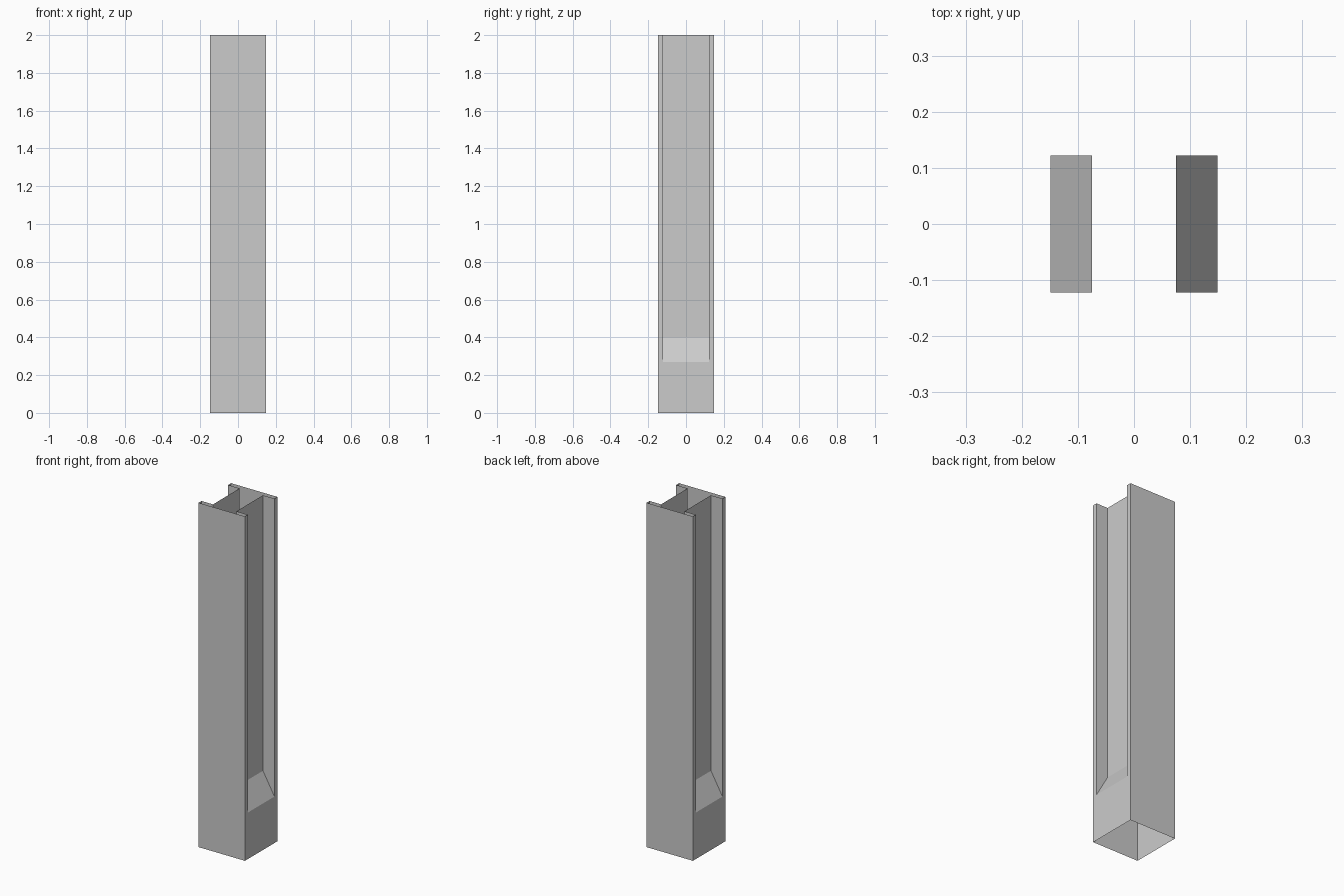
import bpy
import math

if "Cube" in bpy.data.objects:
    bpy.data.objects.remove(bpy.data.objects["Cube"])

HALF = 0.149     # half width of the column
INNER = 0.122    # inner face of the flanges
WEB = 0.075      # half thickness of the recessed core
TOP = 2.0
LOW, HIGH = 0.27, 0.40   # sloped sill, outer and inner height

# one quarter of the open-ended shell (+x, +y)
verts = [
    (0, HALF, 0), (0, HALF, TOP), (HALF, HALF, TOP), (HALF, HALF, 0),
    (HALF, 0, 0), (HALF, 0, LOW), (HALF, INNER, LOW), (HALF, INNER, TOP),
    (WEB, INNER, TOP), (WEB, INNER, HIGH), (WEB, 0, HIGH), (WEB, 0, TOP),
]
faces = [
    (0, 1, 2, 3),            # broad outer face
    (4, 3, 2, 7, 6, 5),      # base side and flange edge
    (6, 7, 8, 9),            # flange inner wall
    (10, 9, 8, 11),          # recessed core wall
    (10, 5, 6, 9),           # sloped sill
]
mesh = bpy.data.meshes.new("column_shell")
mesh.from_pydata(verts, [], faces)
column = bpy.data.objects.new("column_shell", mesh)
bpy.context.collection.objects.link(column)

# mirror to the full column
mirror = column.modifiers.new("mirror", 'MIRROR')
mirror.use_axis = (True, True, False)
mirror.use_clip = True
mirror.merge_threshold = 0.001

# remove the flat seams
flat = column.modifiers.new("merge_flat", 'DECIMATE')
flat.decimate_type = 'DISSOLVE'
flat.angle_limit = math.radians(1)
